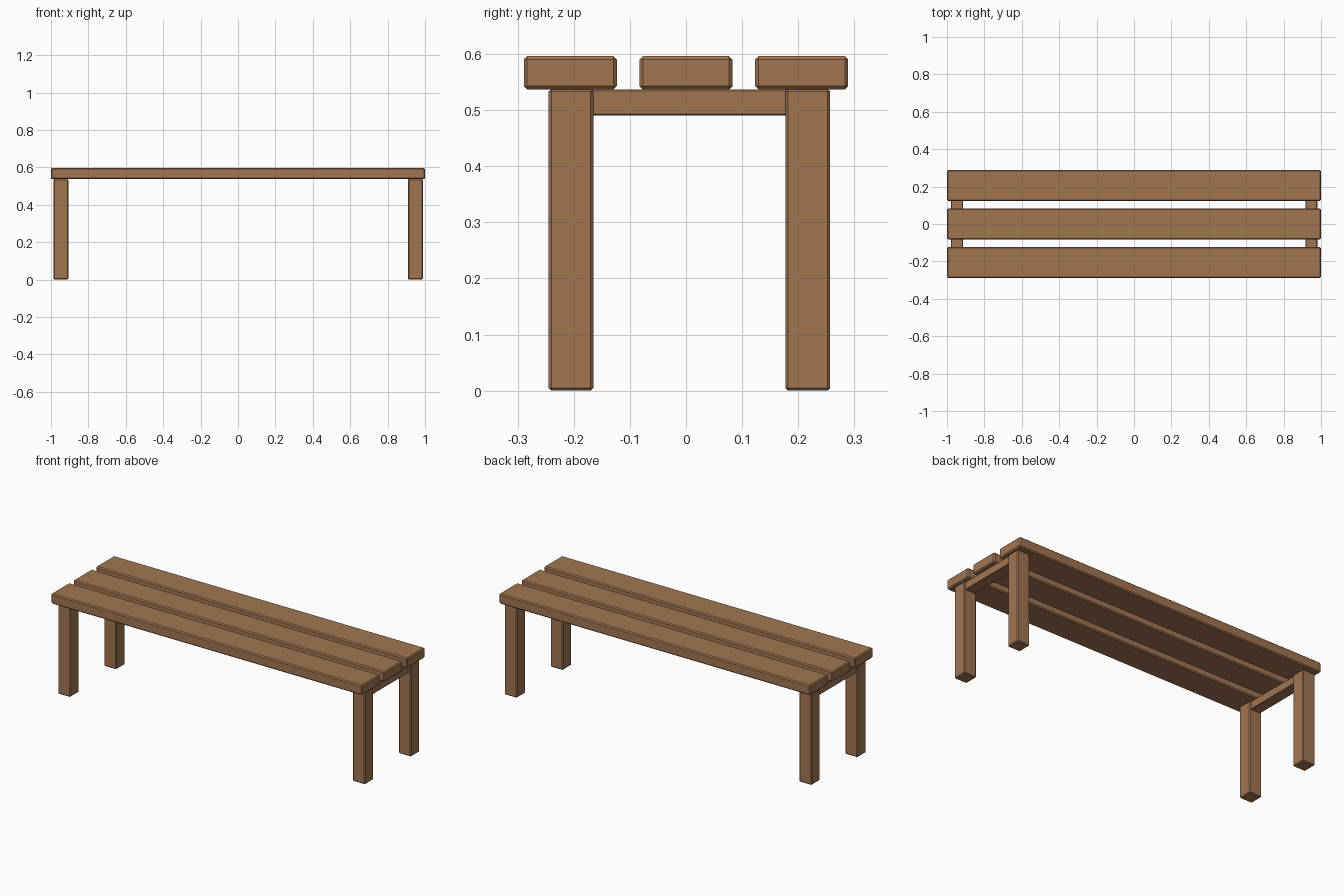
import bpy

if "Cube" in bpy.data.objects:
    bpy.data.objects.remove(bpy.data.objects["Cube"])

wood = bpy.data.materials.new("brown wood")
wood.diffuse_color = (0.36, 0.18, 0.085, 1)
wood.use_nodes = True
wood.node_tree.nodes["Principled BSDF"].inputs["Base Color"].default_value = wood.diffuse_color


def beam(name, x, y, z, bevel):
    """Chamfered timber between the (min, max) limits on each axis."""
    limits = (x, y, z)
    bpy.ops.mesh.primitive_cube_add(size=1, location=[(a + b) / 2 for a, b in limits])
    ob = bpy.context.object
    ob.name = name
    ob.scale = [b - a for a, b in limits]
    bpy.ops.object.transform_apply(location=False, rotation=False, scale=True)
    mod = ob.modifiers.new("chamfer", "BEVEL")
    mod.width = bevel
    mod.segments = 1
    ob.data.materials.append(wood)
    return ob


# Three seat slats running the full length
for name, y in (("front", -0.206), ("middle", 0.0), ("back", 0.206)):
    beam(name + "_seat_slat", (-1, 1), (y - 0.083, y + 0.083), (0.537, 0.596), 0.006)

# Two leg frames: a pair of square legs joined by a cross rail under the slats
for side, x in (("left", -0.947), ("right", 0.948)):
    for name, y in (("front", -0.205), ("back", 0.217)):
        beam(f"{name}_{side}_leg", (x - 0.04, x + 0.04), (y - 0.04, y + 0.04),
             (0, 0.538), 0.005)
    beam(side + "_cross_rail", (x - 0.032, x + 0.032), (-0.17, 0.182), (0.49, 0.537), 0.003)
